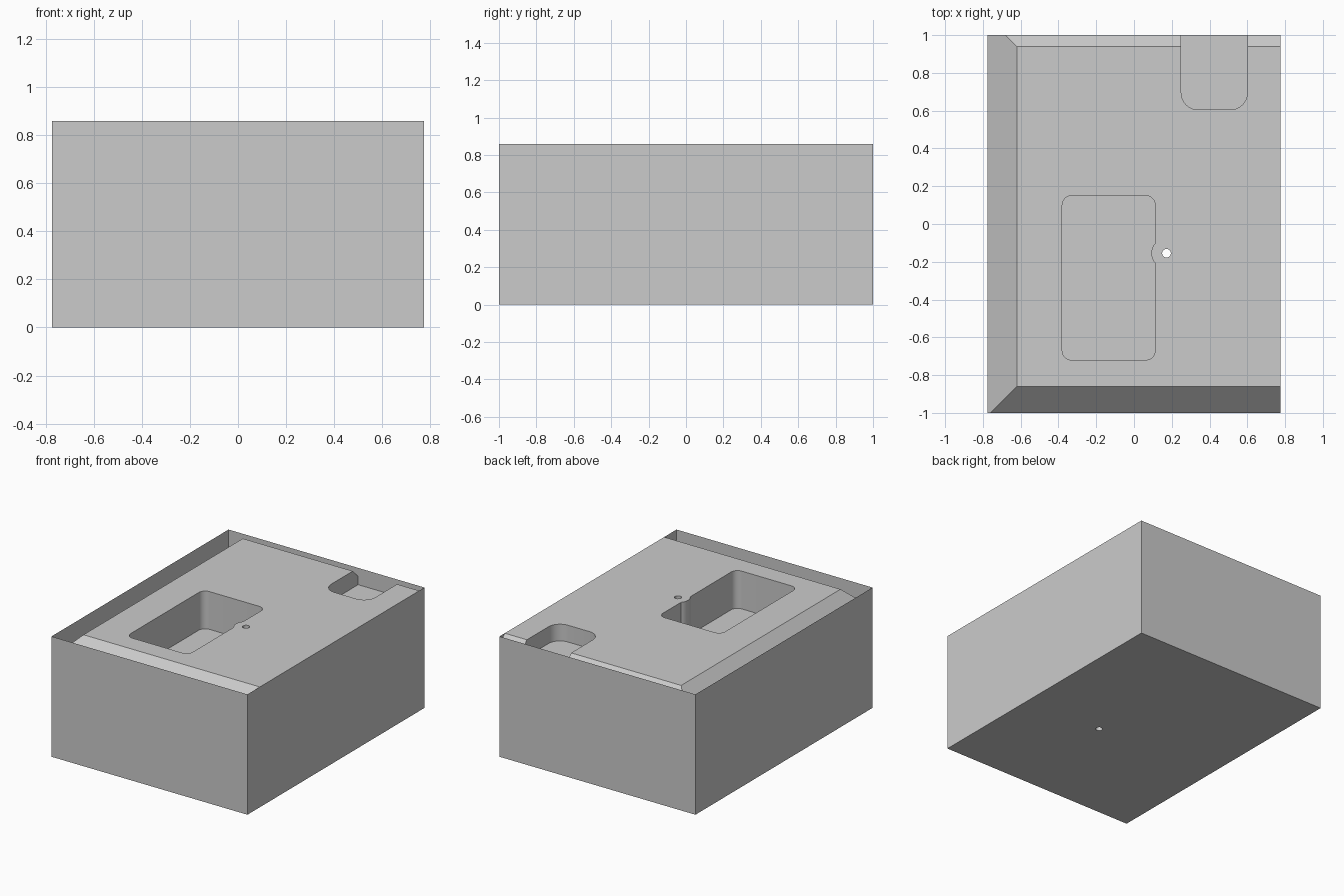
import bpy, bmesh
from math import sin, cos, radians, sqrt
from mathutils import Vector

HX, HY, TOP = 0.775, 1.0, 0.86      # half width, half length, height

old = bpy.data.objects.get("Cube")
if old:
    bpy.data.objects.remove(old, do_unlink=True)

grey = bpy.data.materials.new("plain grey")
grey.use_nodes = True
grey.diffuse_color = (0.6, 0.6, 0.6, 1)
grey.node_tree.nodes["Principled BSDF"].inputs["Base Color"].default_value = (0.6, 0.6, 0.6, 1)


def make_object(name, bm):
    bmesh.ops.recalc_face_normals(bm, faces=bm.faces)
    mesh = bpy.data.meshes.new(name)
    bm.to_mesh(mesh)
    bm.free()
    mesh.materials.append(grey)
    obj = bpy.data.objects.new(name, mesh)
    bpy.context.collection.objects.link(obj)
    return obj


def box():
    bm = bmesh.new()
    bmesh.ops.create_cube(bm, size=1)
    for v in bm.verts:
        v.co = Vector((v.co.x * 2 * HX, v.co.y * 2 * HY, (v.co.z + 0.5) * TOP))
    return bm


def arc(cx, cy, r, start, end, steps=10):
    angles = [radians(start + (end - start) * i / steps) for i in range(steps + 1)]
    return [(cx + r * cos(a), cy + r * sin(a)) for a in angles]


def rounded_outline(x0, x1, y0, y1, r, right_side=()):
    return (arc(x1 - r, y0 + r, r, -90, 0) + list(right_side)
            + arc(x1 - r, y1 - r, r, 0, 90)
            + arc(x0 + r, y1 - r, r, 90, 180)
            + arc(x0 + r, y0 + r, r, 180, 270))


def prism(name, outline, z0, z1):
    bm = bmesh.new()
    face = bm.faces.new([bm.verts.new((x, y, z0)) for x, y in outline])
    moved = bmesh.ops.extrude_face_region(bm, geom=[face])["geom"]
    for v in moved:
        if isinstance(v, bmesh.types.BMVert):
            v.co.z = z1
    return make_object(name, bm)


# Core block with 45 degree chamfers along the left, front and back top edges
bm = box()
k = sqrt(0.5)
for point, normal in (((-0.62, 0, TOP), (-k, 0, k)),
                      ((0, -0.86, TOP), (0, -k, k)),
                      ((0, 0.94, TOP), (0, k, k))):
    cut = bmesh.ops.bisect_plane(bm, geom=bm.verts[:] + bm.edges[:] + bm.faces[:],
                                 plane_co=point, plane_no=normal, clear_outer=True)
    rim = [e for e in cut["geom_cut"] if isinstance(e, bmesh.types.BMEdge)]
    bmesh.ops.edgeloop_fill(bm, edges=rim)
core = make_object("core_block", bm)

# Cutters: main pocket with a bulge around the hole, back notch, through hole
hole = (0.172, -0.155)
bulge = arc(*hole, 0.08, 221, 139)
cutters = [
    prism("pocket_cutter", rounded_outline(-0.38, 0.112, -0.72, 0.15, 0.05, bulge), TOP - 0.27, TOP + 0.1),
    prism("notch_cutter", rounded_outline(0.25, 0.6, 0.605, 1.3, 0.09), TOP - 0.12, TOP + 0.1),
    prism("hole_cutter", arc(*hole, 0.023, 0, 345, 23), -0.1, TOP + 0.1),
]
bpy.context.view_layer.objects.active = core
for cutter in cutters:
    mod = core.modifiers.new(cutter.name, "BOOLEAN")
    mod.operation = "DIFFERENCE"
    mod.solver = "EXACT"
    mod.object = cutter
    bpy.ops.object.modifier_apply(modifier=mod.name)
for cutter in cutters:
    bpy.data.objects.remove(cutter, do_unlink=True)

# The core's outer sides are replaced by the full height walls
bm = bmesh.new()
bm.from_mesh(core.data)
sides = [f for f in bm.faces
         if all(abs(abs(v.co.x) - HX) < 1e-4 for v in f.verts)
         or all(abs(abs(v.co.y) - HY) < 1e-4 for v in f.verts)]
bmesh.ops.delete(bm, geom=sides, context="FACES")
bm.to_mesh(core.data)
bm.free()

# Thin outer walls standing up to the full height on all four sides
bm = box()
bmesh.ops.delete(bm, geom=[f for f in bm.faces if abs(f.normal.z) > 0.5], context="FACES")
make_object("outer_walls", bm)

# Smooth the rounded pocket walls, keep the edges sharp
bpy.ops.object.select_all(action="DESELECT")
core.select_set(True)
bpy.context.view_layer.objects.active = core
bpy.ops.object.shade_smooth_by_angle(angle=radians(30))
